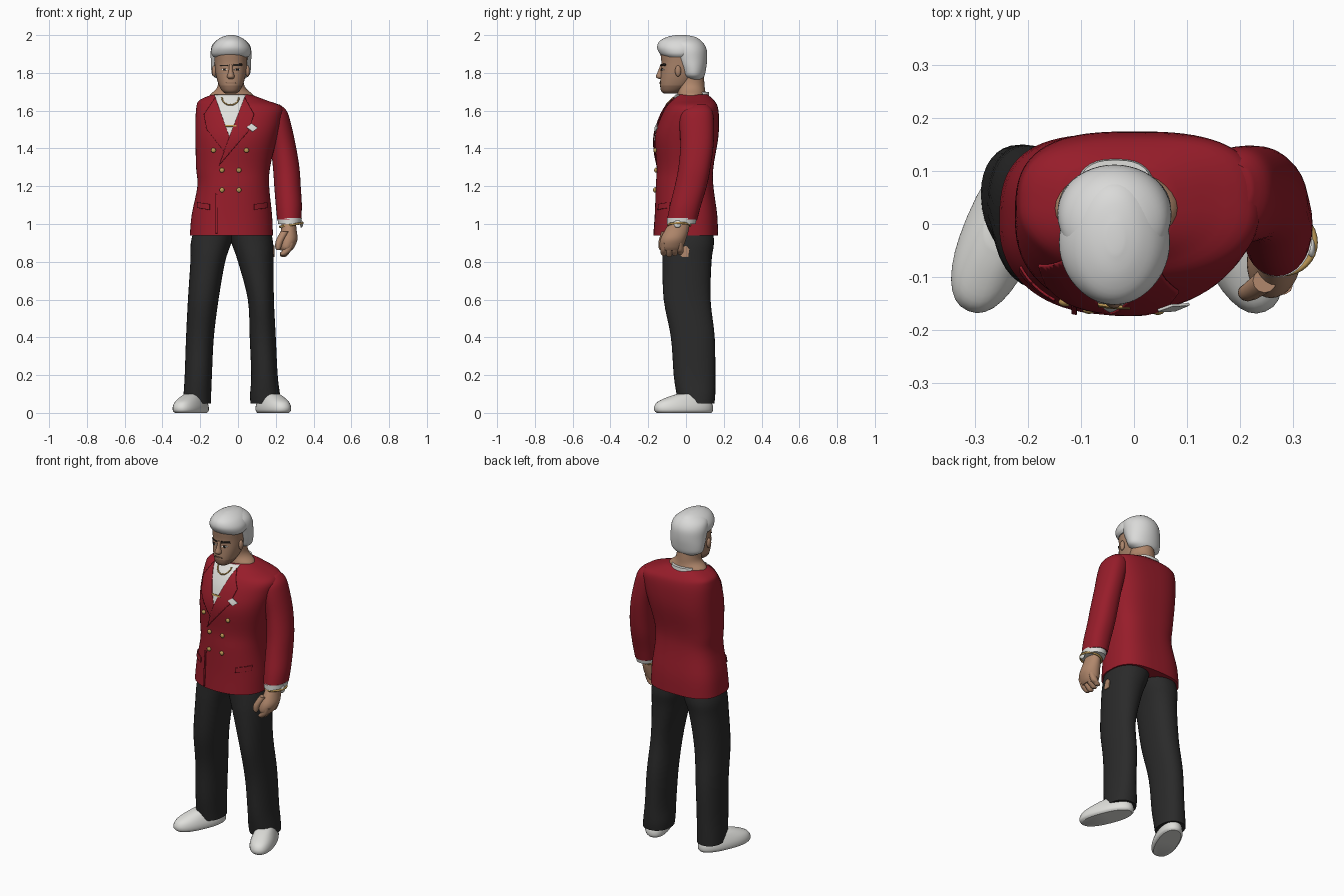
import bpy, bmesh, math
from mathutils import Vector, Matrix
from mathutils.bvhtree import BVHTree

cube = bpy.data.objects.get("Cube")
if cube:
    bpy.data.objects.remove(cube, do_unlink=True)

parts = []


def material(name, r, g, b):
    m = bpy.data.materials.new(name)
    m.use_nodes = True
    m.diffuse_color = (r, g, b, 1)
    m.node_tree.nodes["Principled BSDF"].inputs["Base Color"].default_value = (r, g, b, 1)
    return m


red = material("jacket red", .31, .012, .023)
charcoal = material("trouser charcoal", .023, .023, .023)
white = material("shirt white", .74, .74, .71)
silver = material("hair white", .7, .7, .69)
skin = material("skin", .44, .245, .15)
tan = material("face tan", .4, .23, .145)
stubble = material("stubble brown", .27, .15, .095)
gold = material("gold", .5, .31, .09)
dark = material("brow dark", .02, .015, .012)


def add(name, bm, mat):
    bmesh.ops.recalc_face_normals(bm, faces=bm.faces)
    mesh = bpy.data.meshes.new(name)
    bm.to_mesh(mesh)
    bm.free()
    obj = bpy.data.objects.new(name, mesh)
    bpy.context.collection.objects.link(obj)
    mesh.materials.append(mat)
    parts.append(obj)
    return obj


def spline(a, b, c, d, t):
    return b + (c - a) * t / 2 + (2 * a - 5 * b + 4 * c - d) * t * t / 2 + (3 * (b - c) + d - a) * t ** 3 / 2


def loft(name, rings, mat, front=2.0, back=2.0, seg=32, steps=4, turn=None):
    """Smooth skin through level rings, each (z, x min, x max, y min, y max)."""
    rows, last = [], len(rings) - 1
    for i in range(last):
        near = [rings[max(0, min(last, i + k))] for k in (-1, 0, 1, 2)]
        rows += [[spline(*v, s / steps) for v in zip(*near)] for s in range(steps)]
    rows.append(rings[-1])
    bm = bmesh.new()
    loops = []
    for z, x0, x1, y0, y1 in rows:
        loop = []
        for k in range(seg):
            a = math.tau * k / seg
            c, s = math.cos(a), math.sin(a)
            power = back if s > 0 else front
            px = math.copysign(abs(c) ** (2 / power), c)
            py = math.copysign(abs(s) ** (2 / power), s)
            loop.append(bm.verts.new(((x0 + x1) / 2 + px * (x1 - x0) / 2,
                                      (y0 + y1) / 2 + py * (y1 - y0) / 2, z)))
        loops.append(loop)
    for low, high in zip(loops, loops[1:]):
        for k in range(seg):
            n = (k + 1) % seg
            bm.faces.new((low[k], low[n], high[n], high[k]))
    bm.faces.new(loops[0][::-1])
    bm.faces.new(loops[-1])
    if turn:
        bm.transform(turn)
    return add(name, bm, mat)


def surface(obj):
    return BVHTree.FromPolygons([v.co for v in obj.data.vertices],
                                [tuple(p.vertices) for p in obj.data.polygons])


def plate(name, tree, outline, mat, lift=.003, side=False, cells=24):
    """Thin convex plate laid on a surface, seen from the front or the left side."""
    bm = bmesh.new()
    us, zs = zip(*outline)
    bmesh.ops.create_grid(bm, x_segments=cells, y_segments=cells, size=.5)
    mid_u, mid_z = (min(us) + max(us)) / 2, (min(zs) + max(zs)) / 2
    for v in bm.verts:
        v.co = (mid_u + v.co.x * (max(us) - min(us)), 0, mid_z + v.co.y * (max(zs) - min(zs)))
    centre = Vector((sum(us) / len(us), 0, sum(zs) / len(zs)))
    for (ua, za), (ub, zb) in zip(outline, outline[1:] + outline[:1]):
        p, normal = Vector((ua, 0, za)), Vector((zb - za, 0, ua - ub))
        if (centre - p).dot(normal) > 0:
            normal = -normal
        bmesh.ops.bisect_plane(bm, geom=bm.verts[:] + bm.edges[:] + bm.faces[:],
                               plane_co=p, plane_no=normal, clear_outer=True)
    lost = []
    for v in bm.verts:
        u, z = v.co.x, v.co.z
        start, ray = ((1, u, z), (-1, 0, 0)) if side else ((u, -1, z), (0, 1, 0))
        hit = tree.ray_cast(Vector(start), Vector(ray))[0]
        if hit is None:
            lost.append(v)
        else:
            v.co = hit - Vector(ray) * lift
    bmesh.ops.delete(bm, geom=lost, context='VERTS')
    obj = add(name, bm, mat)
    solid = obj.modifiers.new("thickness", 'SOLIDIFY')
    solid.thickness, solid.offset = .005, 0


def ball(name, centre, radii, mat):
    bm = bmesh.new()
    bmesh.ops.create_uvsphere(bm, u_segments=16, v_segments=10, radius=1)
    bm.transform(Matrix.Translation(centre) @ Matrix.Diagonal((*radii, 1)))
    add(name, bm, mat)


def wire(name, points, radius, mat, closed=False):
    curve = bpy.data.curves.new(name, 'CURVE')
    curve.dimensions, curve.bevel_depth, curve.bevel_resolution = '3D', radius, 2
    line = curve.splines.new('POLY')
    line.points.add(len(points) - 1)
    for p, co in zip(line.points, points):
        p.co = (*co, 1)
    line.use_cyclic_u = closed
    curve.materials.append(mat)
    bpy.context.collection.objects.link(bpy.data.objects.new(name, curve))


# Jacket body and its one sleeve
jacket = loft("jacket_body", [
    (.94, -.255, .185, -.172, .17), (1.05, -.245, .18, -.165, .165),
    (1.2, -.215, .165, -.16, .145), (1.3, -.222, .17, -.155, .145),
    (1.45, -.225, .205, -.165, .17), (1.55, -.225, .23, -.14, .175),
    (1.62, -.22, .232, -.105, .168), (1.655, -.205, .15, -.075, .148),
    (1.685, -.14, .07, -.05, .115)], red, front=2.2, back=2.9, seg=72)
loft("left_sleeve", [
    (1.025, .207, .335, -.1, .06), (1.1, .2, .338, -.085, .08), (1.2, .192, .332, -.06, .11),
    (1.3, .185, .325, -.04, .13), (1.42, .17, .305, -.03, .146), (1.54, .14, .278, -.035, .148),
    (1.6, .13, .257, -.025, .14), (1.632, .14, .222, .02, .115)], red, back=2.3)

# Shirt front, lapels, front edge and pockets
chest = surface(jacket)
plate("shirt_front", chest, [(-.125, 1.683), (.04, 1.683), (-.04, 1.44)], white, .003)
plate("right_lapel", chest, [(-.12, 1.67), (-.045, 1.46), (-.07, 1.38), (-.165, 1.5), (-.18, 1.58)], red, .005)
plate("left_lapel", chest, [(.035, 1.67), (.085, 1.58), (.055, 1.49), (-.1, 1.31), (-.05, 1.45)], red, .007)
plate("front_edge", chest, [(-.118, .95), (-.108, .95), (-.108, 1.16), (-.118, 1.16)], red, .006)
plate("right_pocket", chest, [(-.215, 1.085), (-.15, 1.075), (-.15, 1.105), (-.215, 1.115)], red, .006)
plate("left_pocket", chest, [(.085, 1.075), (.155, 1.085), (.155, 1.115), (.085, 1.105)], red, .006)
plate("pocket_square", chest, [(.045, 1.512), (.072, 1.532), (.105, 1.508), (.078, 1.488)], white, .013)
plate("tie_bar", chest, [(-.068, 1.515), (-.008, 1.515), (-.008, 1.524), (-.068, 1.524)], gold, .008)

# Double row of buttons
for z, left, right in ((1.39, .045, -.13), (1.285, .005, -.085), (1.18, .005, -.085)):
    for x in (left, right):
        hit = chest.ray_cast(Vector((x, -1, z)), Vector((0, 1, 0)))[0]
        ball("button", hit + Vector((0, -.006, 0)), (.013, .009, .013), gold)

# Necklace
chain = []
for k in range(13):
    a = math.pi * k / 12
    x, z = -.04 + .045 * math.cos(a), 1.67 - .04 * math.sin(a)
    chain.append(chest.ray_cast(Vector((x, -1, z)), Vector((0, 1, 0)))[0] - Vector((0, .008, 0)))
wire("necklace", chain, .004, gold)

# Cuff, bracelet, watch and hand
loft("shirt_cuff", [(1, .213, .334, -.1, .05), (1.032, .208, .338, -.1, .058)], white, steps=1)
bracelet = [(.282 + .06 * math.cos(a), -.035 + .058 * math.sin(a), .995 + .01 * math.cos(a))
            for a in (math.tau * k / 32 for k in range(32))]
wire("bracelet", bracelet, .006, gold, closed=True)
ball("watch", (.336, -.045, 1.0), (.008, .02, .02), white)
loft("left_palm", [(1.02, .23, .305, -.08, .02), (.97, .228, .31, -.11, .015), (.92, .215, .315, -.135, .0),
                   (.88, .215, .3, -.14, -.015), (.86, .225, .285, -.13, -.03)], skin)
for i in range(4):
    y = -.118 + .029 * i
    low = .825 + .006 * abs(i - 1)
    loft("left_finger", [(.9, .25, .3, y - .017, y + .017), (.86, .235, .282, y - .018, y + .018),
                         (low + .01, .222, .262, y - .015, y + .015), (low, .232, .25, y - .006, y + .006)], skin, seg=12)
loft("left_thumb", [(.96, .225, .27, -.13, -.085), (.91, .2, .24, -.145, -.11),
                    (.875, .197, .228, -.145, -.115), (.862, .206, .22, -.138, -.125)], skin, seg=12)

# Trousers
left_leg = loft("left_trouser_leg", [
    (.05, .066, .226, -.04, .15), (.1, .064, .222, -.05, .155), (.2, .07, .21, -.065, .155),
    (.4, .062, .2, -.08, .152), (.6, .052, .19, -.118, .13), (.8, .0, .188, -.125, .135),
    (.9, -.035, .186, -.122, .148), (.98, -.06, .17, -.12, .14)], charcoal, front=2.2, back=2.2)
loft("right_trouser_leg", [
    (.05, -.29, -.142, -.04, .15), (.1, -.288, -.142, -.05, .15), (.2, -.282, -.138, -.065, .15),
    (.4, -.275, -.128, -.08, .148), (.6, -.265, -.103, -.118, .13), (.8, -.252, -.068, -.125, .135),
    (.9, -.25, -.035, -.122, .148), (.98, -.23, -.01, -.12, .14)], charcoal, front=2.2, back=2.2)
plate("thigh_patch", surface(left_leg), [(-.035, .84), (-.02, .825), (.012, .825), (.018, .865), (.005, .885), (-.02, .88)],
      skin, .003, side=True)

# Shoes turned outward
for name, x, angle in (("right_shoe", -.248, -23), ("left_shoe", .185, 22)):
    place = Matrix.Translation((x, -.008, 0)) @ Matrix.Rotation(math.radians(angle), 4, 'Z')
    loft(name, [(0, -.06, .06, -.155, .15), (.012, -.07, .07, -.168, .158), (.035, -.07, .07, -.168, .158),
                (.06, -.062, .062, -.148, .15), (.085, -.05, .05, -.09, .14), (.1, -.04, .04, -.04, .12)],
         white, front=2.3, back=2.3, turn=place)

# Neck, with the shirt collar showing behind it
loft("neck", [(1.66, -.15, .085, -.045, .105), (1.685, -.148, .08, -.045, .105), (1.715, -.115, .045, -.045, .1),
              (1.75, -.105, .03, -.05, .097), (1.82, -.105, .03, -.05, .09)], skin)
loft("collar", [(1.66, -.115, .045, .0, .125), (1.698, -.105, .035, .0, .121)], white, back=2.6, steps=1)

# Head, with the jaw in a darker tone
head = loft("head", [
    (1.69, -.065, -.011, -.115, -.05), (1.705, -.085, .009, -.132, -.02), (1.74, -.103, .027, -.137, .03),
    (1.79, -.117, .041, -.134, .06), (1.85, -.124, .048, -.13, .085), (1.92, -.124, .048, -.133, .085),
    (1.96, -.1, .024, -.1, .06)], tan, front=2.2, back=2.2, seg=48, steps=6)
head.data.materials.append(stubble)
for p in head.data.polygons:
    p.material_index = int(p.center.z < 1.735 and p.center.y < 0)
loft("nose", [(1.768, -.05, -.026, -.145, -.12), (1.78, -.058, -.018, -.16, -.11),
              (1.81, -.05, -.026, -.148, -.11), (1.845, -.047, -.029, -.135, -.11)], tan, seg=16)

# Face details
face = surface(head)
for side, brow in ((1, .011), (-1, .005)):
    def across(points):
        return [(-.038 + side * u, z) for u, z in points]
    plate("brow", face, across([(.015, 1.836), (.06, 1.838), (.058, 1.838 + brow), (.015, 1.836 + brow)]), dark, cells=6)
    plate("eye_white", face, across([(.016, 1.817), (.035, 1.812), (.052, 1.817), (.035, 1.824)]), white, .002, cells=6)
    plate("pupil", face, across([(.028, 1.812), (.041, 1.812), (.041, 1.824), (.028, 1.824)]), dark, .004, cells=4)
    ball("ear", (-.038 + side * .088, -.042, 1.81), (.012, .016, .03), tan)
plate("mouth", face, [(-.065, 1.744), (-.011, 1.744), (-.016, 1.75), (-.06, 1.75)], stubble, cells=6)

# Hair: a dome over the back and sides, and a swept front
loft("hair_back", [
    (1.765, -.1, .025, .01, .085), (1.785, -.134, .058, -.02, .098), (1.82, -.142, .068, -.035, .106),
    (1.87, -.144, .07, -.06, .112), (1.92, -.144, .07, -.08, .11), (1.955, -.132, .058, -.09, .094),
    (1.98, -.1, .026, -.08, .066), (1.994, -.06, -.014, -.05, .025)], silver, seg=48)
loft("hair_front", [
    (1.885, -.13, .056, -.12, .05), (1.903, -.141, .067, -.14, .07), (1.935, -.139, .065, -.153, .085),
    (1.968, -.118, .044, -.14, .08), (1.99, -.085, .012, -.1, .05), (2, -.05, -.02, -.055, .0)], silver, seg=48)

# Smooth shading with sharp edges kept
bpy.ops.object.select_all(action='DESELECT')
for obj in parts:
    obj.select_set(True)
bpy.context.view_layer.objects.active = jacket
bpy.ops.object.shade_smooth_by_angle(angle=math.radians(40))
